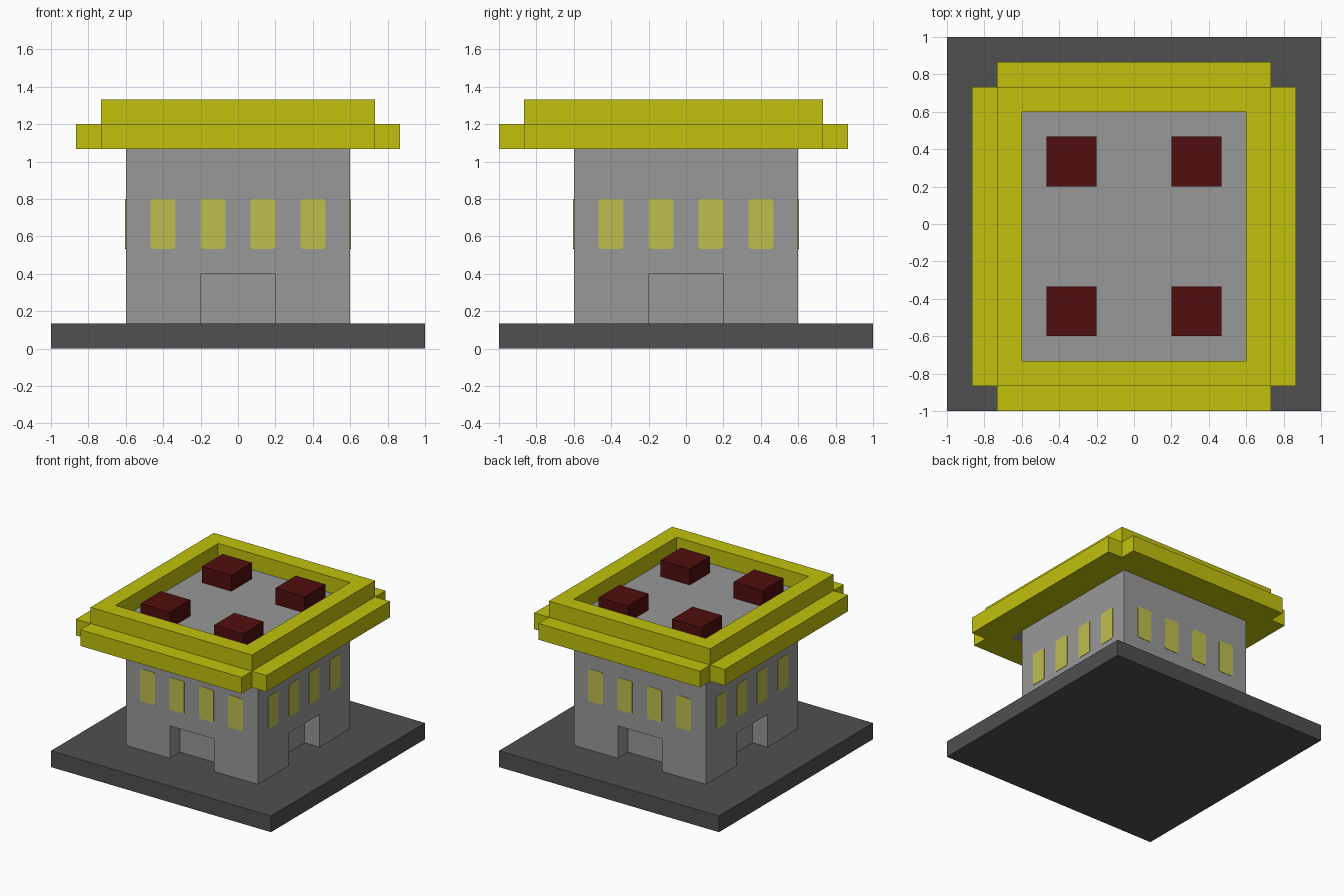
import bpy, bmesh, math
from mathutils import Matrix, Vector

if "Cube" in bpy.data.objects:
    bpy.data.objects.remove(bpy.data.objects["Cube"], do_unlink=True)

U = 2 / 30  # building grid unit


def material(name, rgb):
    m = bpy.data.materials.new(name)
    m.use_nodes = True
    m.diffuse_color = (*rgb, 1)
    bsdf = m.node_tree.nodes["Principled BSDF"]
    bsdf.inputs["Base Color"].default_value = (*rgb, 1)
    bsdf.inputs["Roughness"].default_value = 0.9
    return m


dark_grey = material("dark grey", (0.08, 0.08, 0.08))
wall_grey = material("wall grey", (0.315, 0.315, 0.315))
yellow = material("yellow", (0.533, 0.533, 0.0044))
pale_yellow = material("pale yellow", (0.52, 0.515, 0.08))
dark_red = material("dark red", (0.082, 0.0044, 0.0044))


def finish(name, bm, mat):
    bmesh.ops.recalc_face_normals(bm, faces=bm.faces)
    me = bpy.data.meshes.new(name)
    bm.to_mesh(me)
    bm.free()
    me.materials.append(mat)
    ob = bpy.data.objects.new(name, me)
    bpy.context.collection.objects.link(ob)
    return ob


def add_box(bm, lo, hi):
    """Add a box between two corners given in grid units."""
    lo, hi = Vector(lo) * U, Vector(hi) * U
    mat = Matrix.Translation((lo + hi) / 2) @ Matrix.Diagonal((*(hi - lo), 1))
    bmesh.ops.create_cube(bm, size=1, matrix=mat)


def box(name, lo, hi, mat):
    bm = bmesh.new()
    add_box(bm, lo, hi)
    return finish(name, bm, mat)


# Ground slab
box("base_slab", (-15, -15, 0), (15, 15, 2), dark_grey)

# Walls with a recessed doorway cut into each side
walls = box("walls", (-9, -9, 2), (9, 9, 16), wall_grey)
bm = bmesh.new()
for lo, hi in (((-3, -10), (3, -7)), ((-3, 7), (3, 10)),
               ((-10, -3), (-7, 3)), ((7, -3), (10, 3))):
    add_box(bm, (*lo, 1), (*hi, 6))
cutter = finish("doorway_cutter", bm, wall_grey)
cutter.hide_render = True
mod = walls.modifiers.new("doorways", "BOOLEAN")
mod.operation = "DIFFERENCE"
mod.solver = "EXACT"
mod.object = cutter
bpy.context.view_layer.objects.active = walls
bpy.ops.object.modifier_apply(modifier=mod.name)
bpy.data.objects.remove(cutter, do_unlink=True)

# Roof deck, reaching a little further at the front
box("roof_deck", (-9, -11, 16), (9, 9, 18), wall_grey)

# Parapet ring around the deck
bm = bmesh.new()
rings = []
for x, y0, y1, z in ((11, -13, 11, 16), (11, -13, 11, 20),
                     (9, -11, 9, 20), (9, -11, 9, 16)):
    corners = ((-x, y0), (x, y0), (x, y1), (-x, y1))
    rings.append([bm.verts.new(Vector((a, b, z)) * U) for a, b in corners])
for r in range(4):
    a, b = rings[r], rings[(r + 1) % 4]
    for i in range(4):
        j = (i + 1) % 4
        bm.faces.new((a[i], a[j], b[j], b[i]))
finish("parapet", bm, yellow)

# Lower cornice bars on the four sides, leaving notched corners
box("cornice_front", (-11, -15, 16), (11, -13, 18), yellow)
box("cornice_back", (-11, 11, 16), (11, 13, 18), yellow)
box("cornice_left", (11, -13, 16), (13, 11, 18), yellow)
box("cornice_right", (-13, -13, 16), (-11, 11, 18), yellow)

# Four rooftop blocks
for side, x in (("left", 3), ("right", -7)):
    for end, y in (("front", -9), ("back", 3)):
        box(f"roof_block_{end}_{side}", (x, y, 18), (x + 4, y + 4, 20), dark_red)


# Windows: thin plates with slightly rounded corners, four per side
def window_row(name, angle):
    bm = bmesh.new()
    w, h, r, t = U, 2 * U, 0.014, 0.003
    for cx in (-6, -2, 2, 6):
        outline = []
        for k, (sx, sz) in enumerate(((1, 1), (-1, 1), (-1, -1), (1, -1))):
            for step in range(4):
                a = math.radians(90 * k + 30 * step)
                outline.append(bm.verts.new((
                    cx * U + sx * (w - r) + r * math.cos(a),
                    -9 * U - t,
                    10 * U + sz * (h - r) + r * math.sin(a))))
        face = bm.faces.new(outline)
        ext = bmesh.ops.extrude_face_region(bm, geom=[face], use_keep_orig=True)
        moved = [v for v in ext["geom"] if isinstance(v, bmesh.types.BMVert)]
        bmesh.ops.translate(bm, verts=moved, vec=(0, 2 * t, 0))
    bmesh.ops.rotate(bm, verts=bm.verts, cent=(0, 0, 0),
                     matrix=Matrix.Rotation(angle, 3, "Z"))
    finish(name, bm, pale_yellow)


for i, side in enumerate(("front", "left", "back", "right")):
    window_row(f"windows_{side}", i * math.pi / 2)
